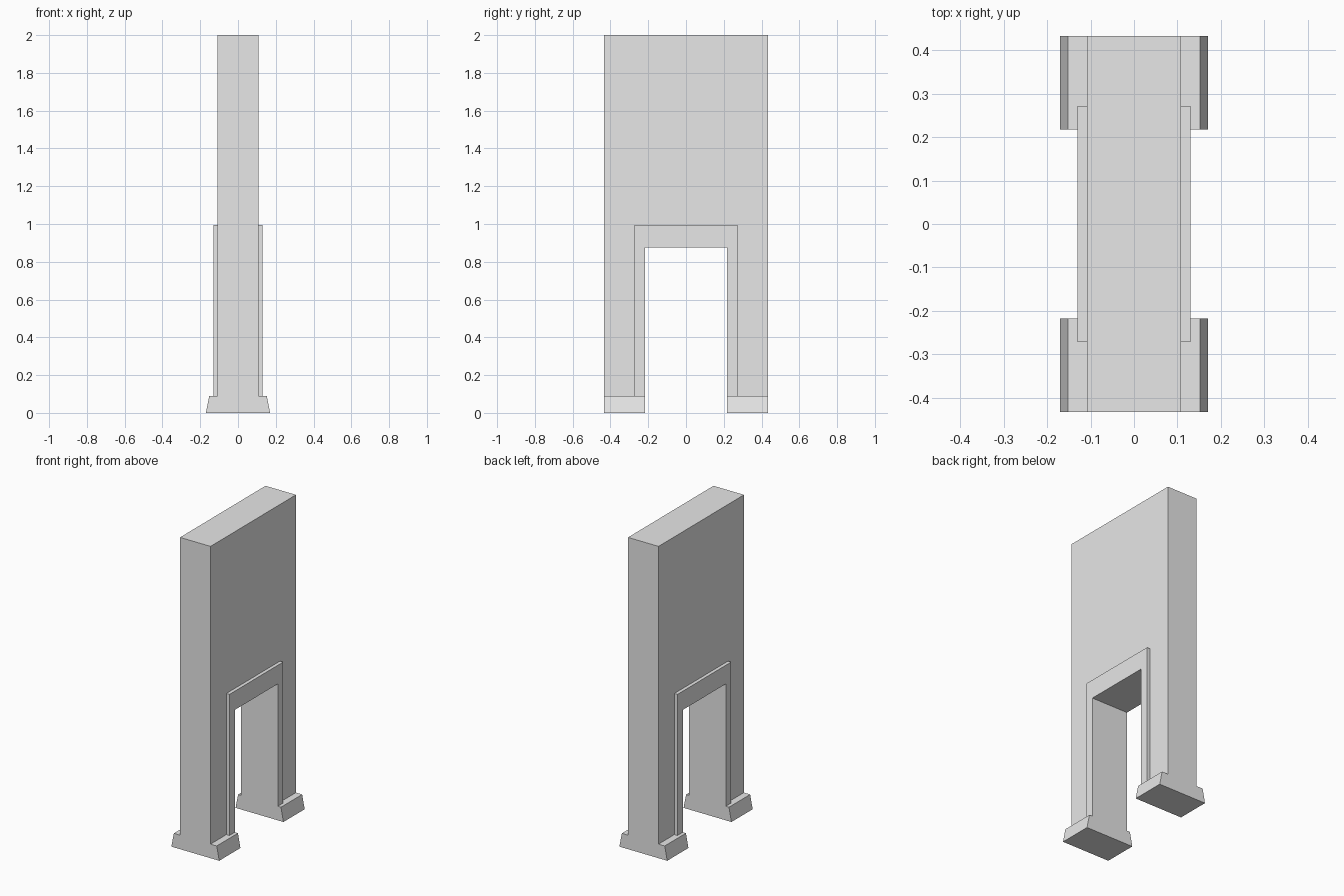
import bpy
import bmesh
from mathutils import Vector

cube = bpy.data.objects.get("Cube")
if cube:
    bpy.data.objects.remove(cube, do_unlink=True)

# Main dimensions (half widths and heights)
WALL_X, WALL_Y, WALL_TOP = 0.108, 0.433, 2.0
DOOR_Y, DOOR_TOP = 0.218, 0.875
TRIM_X, TRIM_Y, TRIM_TOP = 0.13, 0.272, 0.995
FOOT_X, FOOT_TOP_X, FOOT_TOP = 0.17, 0.152, 0.09

stone = bpy.data.materials.new("light_grey_stone")
stone.use_nodes = True
grey = (0.8, 0.8, 0.8, 1.0)
stone.diffuse_color = grey
stone.node_tree.nodes["Principled BSDF"].inputs["Base Color"].default_value = grey


def prism(name, outline, offset):
    """Extrude a closed outline of 3D points along an offset."""
    bm = bmesh.new()
    face = bm.faces.new([bm.verts.new(p) for p in outline])
    new = bmesh.ops.extrude_face_region(bm, geom=[face])["geom"]
    moved = [v for v in new if isinstance(v, bmesh.types.BMVert)]
    bmesh.ops.translate(bm, verts=moved, vec=Vector(offset))
    bmesh.ops.recalc_face_normals(bm, faces=bm.faces)
    mesh = bpy.data.meshes.new(name)
    bm.to_mesh(mesh)
    bm.free()
    mesh.materials.append(stone)
    obj = bpy.data.objects.new(name, mesh)
    bpy.context.collection.objects.link(obj)
    return obj


def doorway(name, half_y, top, x0, x1):
    """Upright slab with the door opening, standing on the feet."""
    half = [(DOOR_Y, DOOR_TOP), (DOOR_Y, FOOT_TOP), (half_y, FOOT_TOP), (half_y, top)]
    outline = half + [(-y, z) for y, z in reversed(half)]
    return prism(name, [(x0, y, z) for y, z in outline], (x1 - x0, 0, 0))


# Tall wall with the doorway
doorway("wall", WALL_Y, WALL_TOP, -WALL_X, WALL_X)

# Raised door surround on both faces
for side, sign in (("left", 1), ("right", -1)):
    doorway(side + "_door_surround", TRIM_Y, TRIM_TOP, sign * WALL_X, sign * TRIM_X)

# Tapered feet under the two piers
taper = [(-FOOT_X, 0), (FOOT_X, 0), (FOOT_TOP_X, FOOT_TOP), (-FOOT_TOP_X, FOOT_TOP)]
for end, y in (("front", -WALL_Y), ("back", DOOR_Y)):
    prism(end + "_foot", [(x, y, z) for x, z in taper], (0, WALL_Y - DOOR_Y, 0))
